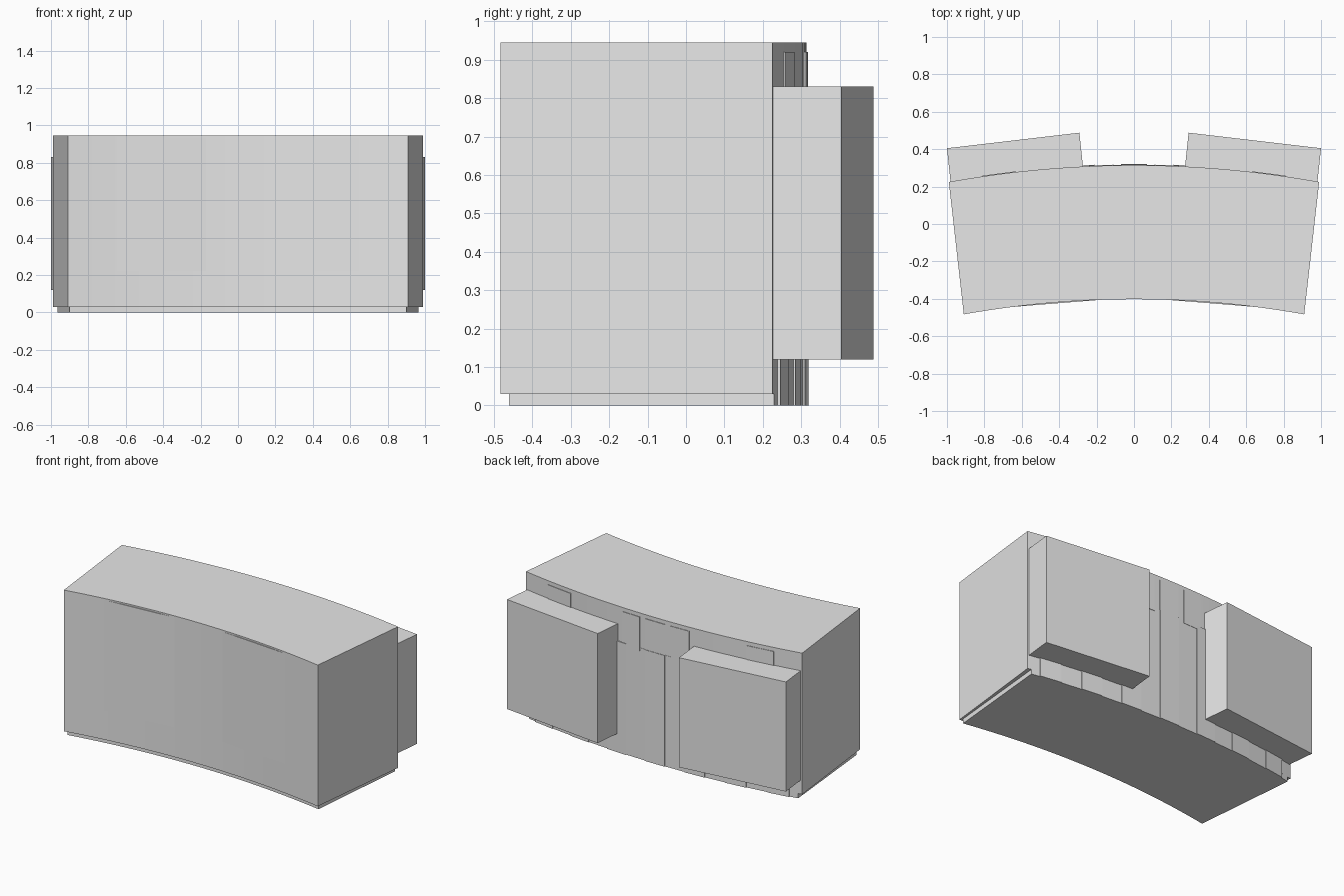
import bpy, bmesh, math

if "Cube" in bpy.data.objects:
    bpy.data.objects.remove(bpy.data.objects["Cube"])

grey = bpy.data.materials.new("plain grey")
grey.diffuse_color = (0.8, 0.8, 0.8, 1)
grey.use_nodes = True
grey.node_tree.nodes["Principled BSDF"].inputs["Base Color"].default_value = grey.diffuse_color


def back_y(x):
    return 0.314 - 0.089 * (x / 0.99) ** 2


def front_y(x):
    return -0.402 - 0.081 * (x / 0.91) ** 2


def prism(name, outline, z0, z1):
    """Extrude a flat outline upward between two heights."""
    bm = bmesh.new()
    face = bm.faces.new([bm.verts.new((x, y, z0)) for x, y in outline])
    up = bmesh.ops.extrude_face_region(bm, geom=[face])
    verts = [v for v in up["geom"] if isinstance(v, bmesh.types.BMVert)]
    bmesh.ops.translate(bm, verts=verts, vec=(0, 0, z1 - z0))
    bmesh.ops.recalc_face_normals(bm, faces=bm.faces)
    mesh = bpy.data.meshes.new(name)
    bm.to_mesh(mesh)
    bm.free()
    mesh.materials.append(grey)
    obj = bpy.data.objects.new(name, mesh)
    bpy.context.collection.objects.link(obj)
    return obj


def curved_block(name, front_x, back_x, inset, z0, z1, n=24):
    ts = [-1 + 2 * i / n for i in range(n + 1)]
    outline = [(t * front_x, front_y(t * front_x) + inset) for t in ts]
    outline += [(t * back_x, back_y(t * back_x)) for t in reversed(ts)]
    obj = prism(name, outline, z0, z1)
    bpy.context.view_layer.objects.active = obj
    obj.select_set(True)
    bpy.ops.object.shade_smooth_by_angle(angle=math.radians(20))
    obj.select_set(False)


def back_board(name, x0, x1, out, z0, z1):
    """Flat board lying against the curved back."""
    a, b = back_y(x0), back_y(x1)
    prism(name, [(x0, a - 0.03), (x1, b - 0.03), (x1, b + out), (x0, a + out)], z0, z1)


# Curved main body and its slightly smaller plinth
curved_block("main_body", 0.91, 0.99, 0.0, 0.03, 0.945)
curved_block("plinth", 0.90, 0.965, 0.02, 0.0, 0.03)

# Two boxes on the back, and two flat front panels
for s, side in ((-1, "left"), (1, "right")):
    prism("back_box_" + side,
          [(s * x, y) for x, y in ((0.27, 0.28), (0.978, 0.20), (1.0, 0.405), (0.292, 0.488))],
          0.12, 0.83)
    a, b = front_y(0.17), front_y(0.65)
    prism("front_panel_" + side,
          [(s * x, y) for x, y in ((0.17, a), (0.65, b), (0.65, b + 0.02), (0.17, a + 0.02))],
          0.22, 0.935)

# Row of lower boards with alternating depth
count = 13
for i in range(count):
    x0 = -0.91 + 1.82 * i / count
    back_board("lower_board_%d" % i, x0, x0 + 1.82 / count,
               0.007 if i % 2 == 0 else 0.002, 0.0, 0.72)

# Short upper boards
for i, (x0, x1) in enumerate(((-0.81, -0.63), (-0.24, -0.11), (-0.07, 0.07),
                              (0.11, 0.24), (0.63, 0.81))):
    back_board("upper_board_%d" % i, x0, x1, 0.004, 0.70, 0.92)
